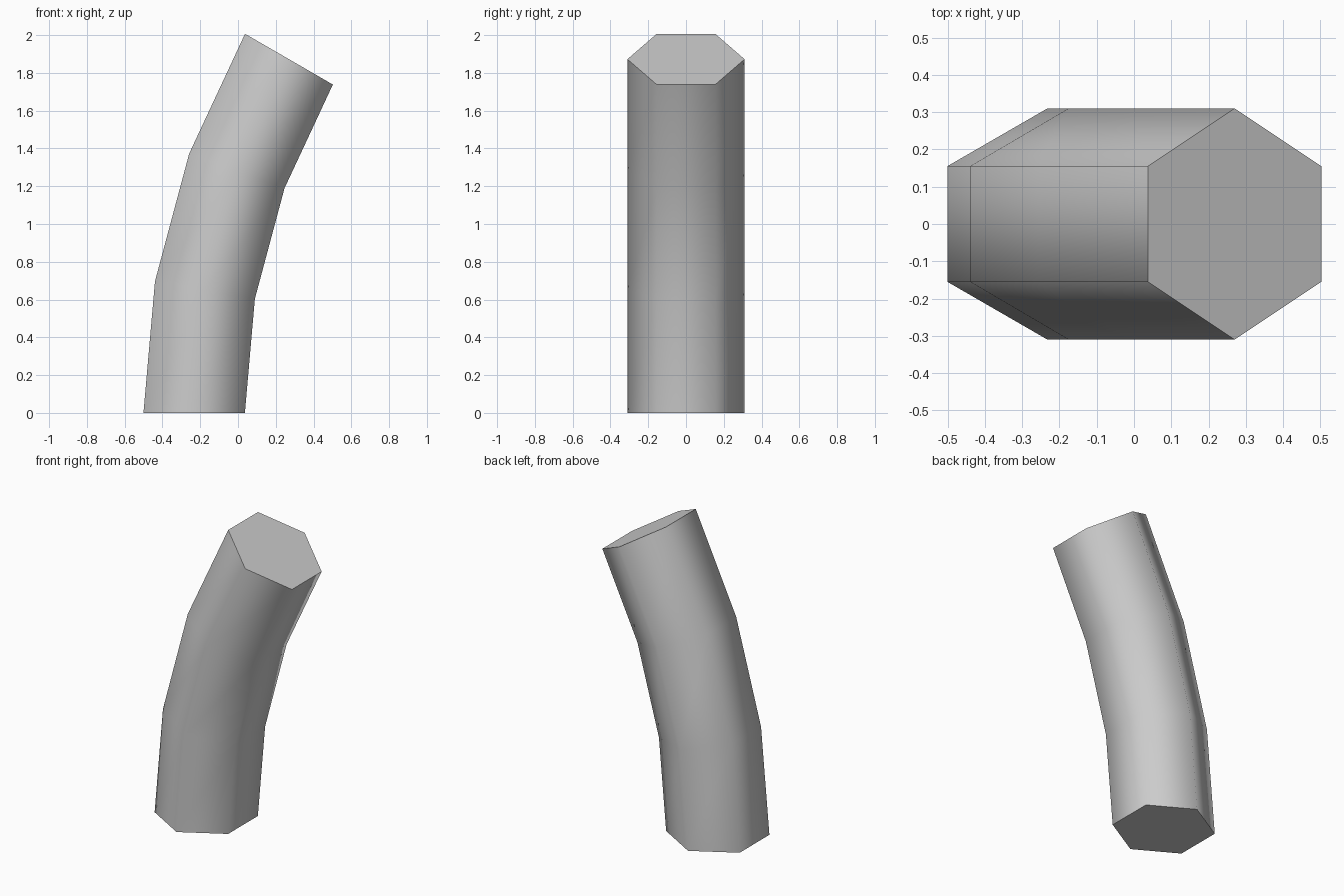
import bpy
import bmesh
import math
from mathutils import Vector

default = bpy.data.objects.get("Cube")
if default:
    bpy.data.objects.remove(default)

OUTER, INNER = 0.31, 0.287        # corner radii of the hexagonal tube
BEND_RADIUS, BEND = 3.745, math.radians(30)
START_X = -0.232
PIVOT = Vector((START_X + BEND_RADIUS, 0, 0))

# Plain grey finish
grey = bpy.data.materials.new("grey")
grey.use_nodes = True
colour = (0.6, 0.6, 0.6, 1)
grey.diffuse_color = colour
grey.node_tree.nodes["Principled BSDF"].inputs["Base Color"].default_value = colour

bm = bmesh.new()


def hexagon(radius):
    """Closed loop of six edges with corners pointing along y."""
    corners = []
    for i in range(6):
        a = math.radians(90 + 60 * i)
        corners.append(bm.verts.new((START_X + radius * math.cos(a), radius * math.sin(a), 0)))
    return [bm.edges.new((corners[i], corners[(i + 1) % 6])) for i in range(6)]


def sweep(loop):
    """Bend the loop along an arc in three straight segments; return the end loop."""
    verts = list({v for e in loop for v in e.verts})
    result = bmesh.ops.spin(bm, geom=verts + loop, cent=PIVOT, axis=(0, 1, 0),
                            angle=BEND, steps=3)
    return [g for g in result["geom_last"] if isinstance(g, bmesh.types.BMEdge)]


# Outer and inner walls
outer_start, inner_start = hexagon(OUTER), hexagon(INNER)
outer_end, inner_end = sweep(outer_start), sweep(inner_start)

# Flat rims closing both open ends
bmesh.ops.bridge_loops(bm, edges=outer_start + inner_start)
bmesh.ops.bridge_loops(bm, edges=outer_end + inner_end)
bmesh.ops.recalc_face_normals(bm, faces=bm.faces)

mesh = bpy.data.meshes.new("bent_pipe")
bm.to_mesh(mesh)
bm.free()
mesh.materials.append(grey)
pipe = bpy.data.objects.new("bent_pipe", mesh)
bpy.context.collection.objects.link(pipe)

# Smooth walls, crisp rims
bpy.ops.object.select_all(action="DESELECT")
pipe.select_set(True)
bpy.context.view_layer.objects.active = pipe
bpy.ops.object.shade_smooth_by_angle(angle=math.radians(70))
